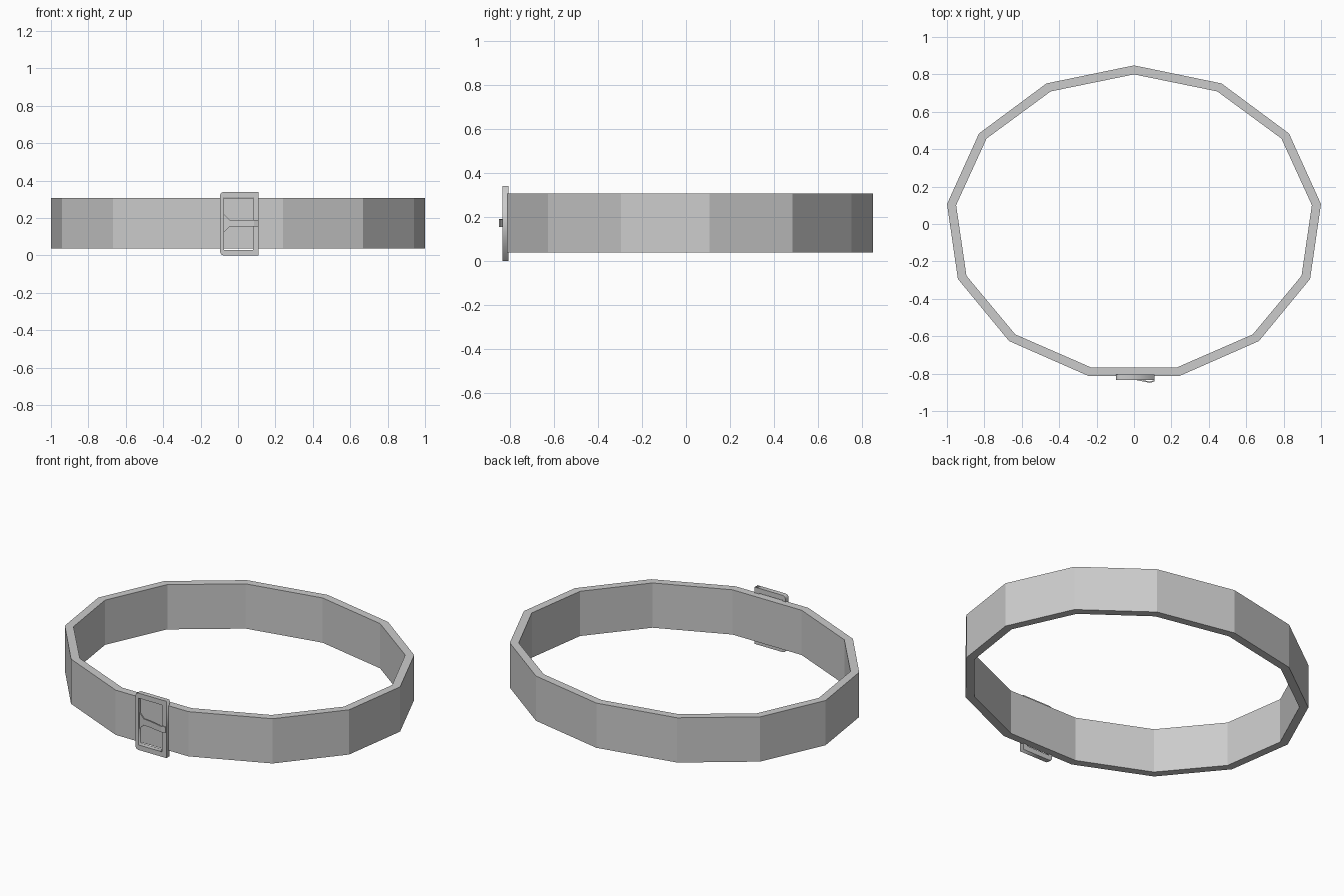
import bpy, bmesh
from math import sin, cos, pi

if "Cube" in bpy.data.objects:
    bpy.data.objects.remove(bpy.data.objects["Cube"])


def loft(name, sections, closed=False):
    # Joins successive four-point cross-sections with quads
    bm = bmesh.new()
    rings = [[bm.verts.new(p) for p in s] for s in sections]
    n = len(rings)
    for i in range(n if closed else n - 1):
        a, b = rings[i], rings[(i + 1) % n]
        for j in range(4):
            k = (j + 1) % 4
            bm.faces.new((a[j], a[k], b[k], b[j]))
    if not closed:
        bm.faces.new(rings[0])
        bm.faces.new(rings[-1])
    bmesh.ops.recalc_face_normals(bm, faces=bm.faces)
    mesh = bpy.data.meshes.new(name)
    bm.to_mesh(mesh)
    bm.free()
    obj = bpy.data.objects.new(name, mesh)
    bpy.context.collection.objects.link(obj)
    return obj


# Belt strap: thirteen-sided oval band
Z0, Z1 = 0.038, 0.306
sections = []
for i in range(13):
    a = pi / 2 + 2 * pi * i / 13
    xo, yo = 1.007 * cos(a), 0.005 + 0.843 * sin(a)
    xi, yi = 0.958 * cos(a), 0.005 + 0.795 * sin(a)
    sections.append([(xo, yo, Z0), (xo, yo, Z1), (xi, yi, Z1), (xi, yi, Z0)])
loft("belt_strap", sections, closed=True)

# Buckle frame: outline with rounded left corners and a rectangular window
half = [(0.109, 0.0), (-0.078, 0.0), (-0.091, 0.006), (-0.096, 0.018)]
outer = half + [(x, 0.34 - z) for x, z in reversed(half)]
window = [(-0.075, 0.03), (0.08, 0.03), (0.08, 0.31), (-0.075, 0.31)]
curve = bpy.data.curves.new("buckle_frame", 'CURVE')
curve.dimensions = '2D'
curve.fill_mode = 'BOTH'
curve.extrude = 0.0145
for loop in (outer, window):
    s = curve.splines.new('POLY')
    s.points.add(len(loop) - 1)
    for p, (x, z) in zip(s.points, loop):
        p.co = (x, z, 0, 1)
    s.use_cyclic_u = True
frame = bpy.data.objects.new("buckle_frame", curve)
bpy.context.collection.objects.link(frame)
frame.rotation_euler = (pi / 2, 0, 0)
frame.location = (0, -0.8195, 0)
bpy.context.view_layer.objects.active = frame
frame.select_set(True)
bpy.ops.object.convert(target='MESH')

# Buckle prong: flared at the hinge, bent over the far bar
ZC, T = 0.172, 0.007
path = [(-0.085, -0.823, 0.047), (-0.075, -0.824, 0.047), (-0.045, -0.827, 0.0185),
        (0.0, -0.832, 0.0185), (0.085, -0.849, 0.0175), (0.109, -0.842, 0.0175)]
loft("buckle_prong", [[(x, y, ZC - h), (x, y, ZC + h),
                       (x, y + T, ZC + h), (x, y + T, ZC - h)] for x, y, h in path])
